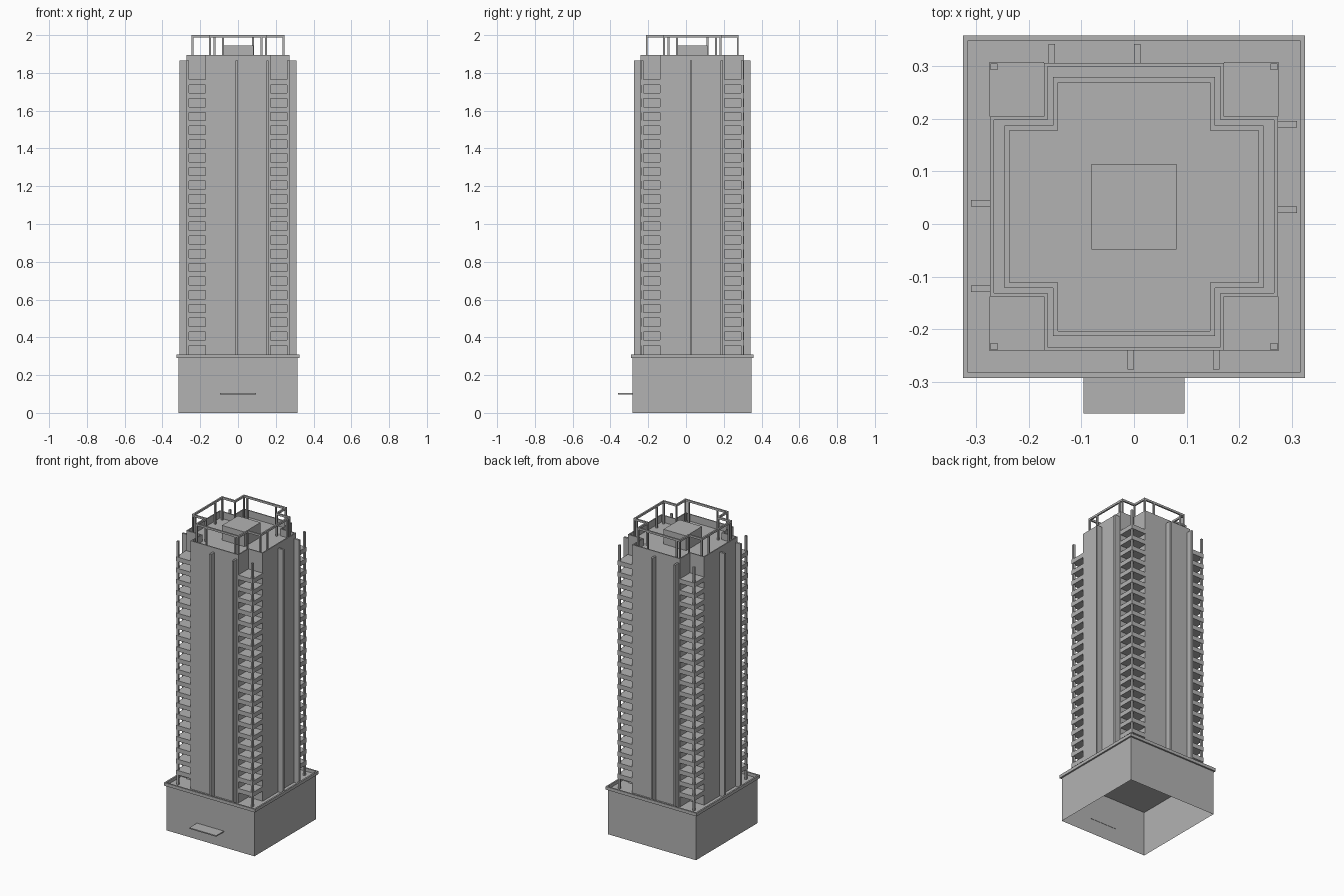
import bpy
import bmesh
from math import pi
from mathutils import Matrix

cube = bpy.data.objects.get("Cube")
if cube:
    bpy.data.objects.remove(cube, do_unlink=True)

CY = 0.033          # tower axis in y
ROOF = 1.85         # roof deck height
BASE = 0.29         # podium deck height

grey = bpy.data.materials.new("concrete_grey")
grey.use_nodes = True
COLOUR = (0.45, 0.45, 0.45, 1)
grey.diffuse_color = COLOUR
grey.node_tree.nodes["Principled BSDF"].inputs["Base Color"].default_value = COLOUR


def finish(name, bm, centred=True):
    """Turn a bmesh into a named object on the tower axis."""
    bmesh.ops.recalc_face_normals(bm, faces=bm.faces)
    mesh = bpy.data.meshes.new(name)
    bm.to_mesh(mesh)
    bm.free()
    mesh.materials.append(grey)
    obj = bpy.data.objects.new(name, mesh)
    obj.location.y = CY if centred else 0
    bpy.context.collection.objects.link(obj)
    return obj


def add_box(bm, x, y, z, turn=0):
    """Add a box from (min, max) ranges, turned about the tower axis."""
    size = [b - a for a, b in (x, y, z)]
    mid = [(a + b) / 2 for a, b in (x, y, z)]
    matrix = (Matrix.Rotation(turn * pi / 2, 4, "Z") @ Matrix.Translation(mid)
              @ Matrix.Diagonal((*size, 1)))
    return bmesh.ops.create_cube(bm, size=1, matrix=matrix)["verts"]


def square(r):
    return [(-r, -r), (r, -r), (r, r), (-r, r)]


def cross(length, width):
    """Outline of a cross with four equal arms."""
    pts = []
    x, y = length, width
    for corner in ((-y, -x), (y, -x), (y, -y)):
        pts.append(corner)
    outline = []
    for turn in range(4):
        for px, py in pts:
            for _ in range(turn):
                px, py = -py, px
            outline.append((px, py))
    return outline


def add_prism(bm, outline, z0, z1):
    face = bm.faces.new([bm.verts.new((x, y, z0)) for x, y in outline])
    top = bmesh.ops.extrude_face_region(bm, geom=[face], use_keep_orig=True)["geom"]
    for v in top:
        if isinstance(v, bmesh.types.BMVert):
            v.co.z = z1


def add_ring(bm, outer, inner, z0, z1):
    """Hollow band between two matching outlines."""
    loops = [[bm.verts.new((x, y, z)) for x, y in line]
             for line, z in ((outer, z0), (outer, z1), (inner, z1), (inner, z0))]
    n = len(outer)
    for k in range(4):
        a, b = loops[k], loops[(k + 1) % 4]
        for i in range(n):
            j = (i + 1) % n
            bm.faces.new((a[i], a[j], b[j], b[i]))


# Podium: box with an open underside
bm = bmesh.new()
add_box(bm, (-0.315, 0.315), (-0.315, 0.315), (0, BASE))
under = [f for f in bm.faces if f.calc_center_median().z < 0.001]
bmesh.ops.delete(bm, geom=under, context="FACES_ONLY")
finish("podium", bm)

# Podium rim
bm = bmesh.new()
add_ring(bm, square(0.325), square(0.315), BASE, 0.31)
finish("podium_rim", bm)

# Entrance canopy
bm = bmesh.new()
add_box(bm, (-0.096, 0.096), (-0.36, -0.28), (0.098, 0.105))
finish("entrance_canopy", bm, centred=False)

# Cross-shaped tower and its roof parapet
bm = bmesh.new()
add_prism(bm, cross(0.273, 0.171), BASE, ROOF)
finish("tower", bm)
bm = bmesh.new()
add_ring(bm, cross(0.273, 0.171), cross(0.266, 0.164), ROOF, 1.895)
finish("roof_parapet", bm)

# Roof plant room
bm = bmesh.new()
add_box(bm, (-0.081, 0.081), (-0.081, 0.081), (ROOF, 1.945))
finish("plant_room", bm)

# Two vertical fins on each face
bm = bmesh.new()
for turn in range(4):
    for x in (-0.0125, 0.15):
        add_box(bm, (x, x + 0.0125), (-0.309, -0.27), (BASE, 1.865), turn)
finish("wall_fins", bm)

# Stacked corner balconies
bm = bmesh.new()
for turn in range(4):
    for floor in range(20):
        z = 0.371 + floor * 0.0726
        add_box(bm, (0.171, 0.2745), (-0.2745, -0.171), (z - 0.0145, z + 0.0145), turn)
finish("balcony_slabs", bm)

# Corner posts through the balconies
bm = bmesh.new()
for turn in range(4):
    add_box(bm, (0.259, 0.272), (-0.272, -0.259), (BASE, 1.865), turn)
finish("balcony_posts", bm)

# Roof railing: top rail and posts
bm = bmesh.new()
add_ring(bm, cross(0.246, 0.154), cross(0.236, 0.144), 1.987, 2.0)
finish("roof_rail", bm)
bm = bmesh.new()
spots = [(-0.149, -0.241), (0.149, -0.241), (0.149, -0.149),
         (-0.08, -0.241), (0.125, -0.241)]
for turn in range(4):
    for x, y in spots:
        add_box(bm, (x - 0.005, x + 0.005), (y - 0.005, y + 0.005), (ROOF, 1.987), turn)
finish("roof_rail_posts", bm)
